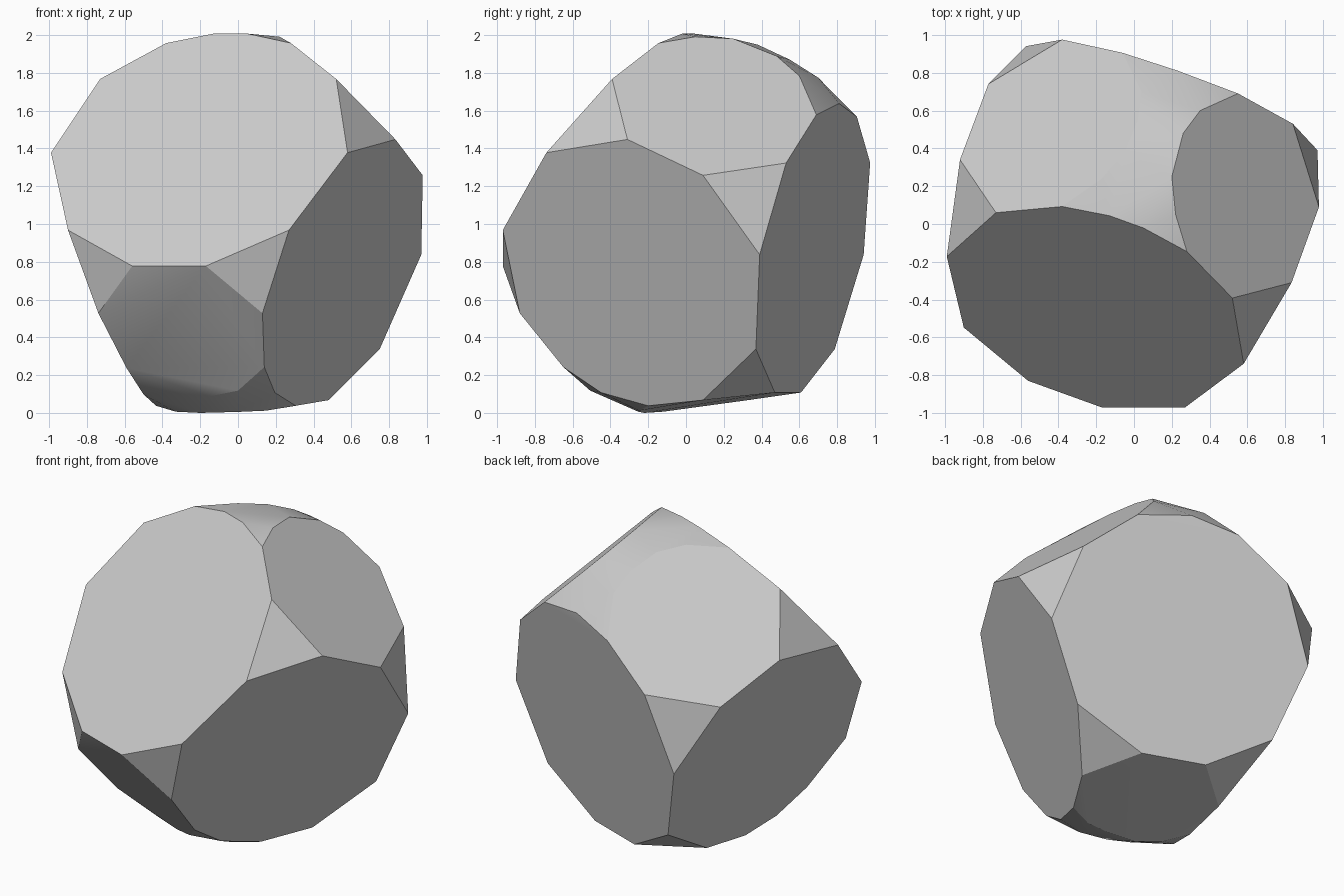
import bpy, bmesh, math
from mathutils import Vector

if "Cube" in bpy.data.objects:
    bpy.data.objects.remove(bpy.data.objects["Cube"])

# Each facet: axis solved for, plane (a, b, c) so axis = a + b*u + c*v,
# and its outline corners (u, v). Shared corners are listed once.
FACETS = {
    "front": (1, (-1.675, -0.361, 0.836),
              [(-.73, 1.76), (-.38, 1.95), (-.13, 2.0), (.05, 2.0), (.28, 1.95), (.52, 1.76),
               (.58, 1.37), (.27, .96), (-.17, .77), (-.56, .77), (-.90, .96), (-.99, 1.37)]),
    "right": (0, (0.405, 0.56, 0.418),
              [(-.31, 1.44), (.09, 1.25), (.39, .83), (.37, .33), (.09, .06),
               (-.20, .03), (-.45, .10), (-.65, .235), (-.88, .52)]),
    "upper_right": (2, (2.203, -0.963, -0.149),
                    [(.84, .53), (.55, .69), (.35, .60), (.26, .48), (.20, .25), (.22, .05)]),
    "upper_left": (2, (2.244, 0.604, -0.716),
                   [(-.92, .34), (-.77, .74), (-.38, .975), (-.06, .905), (0, .80), (.04, .70),
                    (.02, .55), (-.05, .38), (-.17, .24)]),
    "back": (1, (0.571, -0.36, 0.198),
             [(.23, 1.63), (-.57, .83), (-.42, .33), (-.05, .10), (.335, .10)]),
    "left": (0, (-0.422, 0.186, -0.392),
             [(-.61, .52), (-.42, .23), (-.23, .09), (.0, .03), (.33, .06)]),
    "lower_front": (1, (-0.42, -0.36, -0.79),
                    [(-.45, .15), (-.30, .10), (-.15, .08), (0, .11)]),
    "bottom": (2, (0.028, 0.0444, 0.122),
               [(-.33, -.12), (-.20, -.22), (0, -.25), (.15, -.25)]),
}


def facet_points(axis, plane, outline):
    a, b, c = plane
    for u, v in outline:
        p = [u, v]
        p.insert(axis, a + b * u + c * v)
        yield Vector(p)


# Skin all facet outlines into one convex solid
bm = bmesh.new()
for axis, plane, outline in FACETS.values():
    for p in facet_points(axis, plane, outline):
        bm.verts.new(p)
hull = bmesh.ops.convex_hull(bm, input=bm.verts[:])
loose = {g for g in hull["geom_interior"] + hull["geom_unused"]
         if isinstance(g, bmesh.types.BMVert) and g.is_valid}
bmesh.ops.delete(bm, geom=list(loose), context='VERTS')

# Merge the nearly coplanar triangles back into flat facets
bmesh.ops.dissolve_limit(bm, angle_limit=math.radians(3.5),
                         verts=bm.verts[:], edges=bm.edges[:])
bmesh.ops.recalc_face_normals(bm, faces=bm.faces[:])

# Rest the solid on the ground
low = min(v.co.z for v in bm.verts)
bmesh.ops.translate(bm, verts=bm.verts[:], vec=(0, 0, -low))

mesh = bpy.data.meshes.new("faceted_stone")
bm.to_mesh(mesh)
bm.free()
stone = bpy.data.objects.new("faceted_stone", mesh)
bpy.context.collection.objects.link(stone)

grey = bpy.data.materials.new("light_grey")
grey.diffuse_color = (0.6, 0.6, 0.6, 1)
grey.use_nodes = True
grey.node_tree.nodes["Principled BSDF"].inputs["Base Color"].default_value = grey.diffuse_color
mesh.materials.append(grey)

# Smooth the rounded ridges, keep facet edges crisp
bpy.context.view_layer.objects.active = stone
stone.select_set(True)
bpy.ops.object.shade_smooth_by_angle(angle=math.radians(18))
